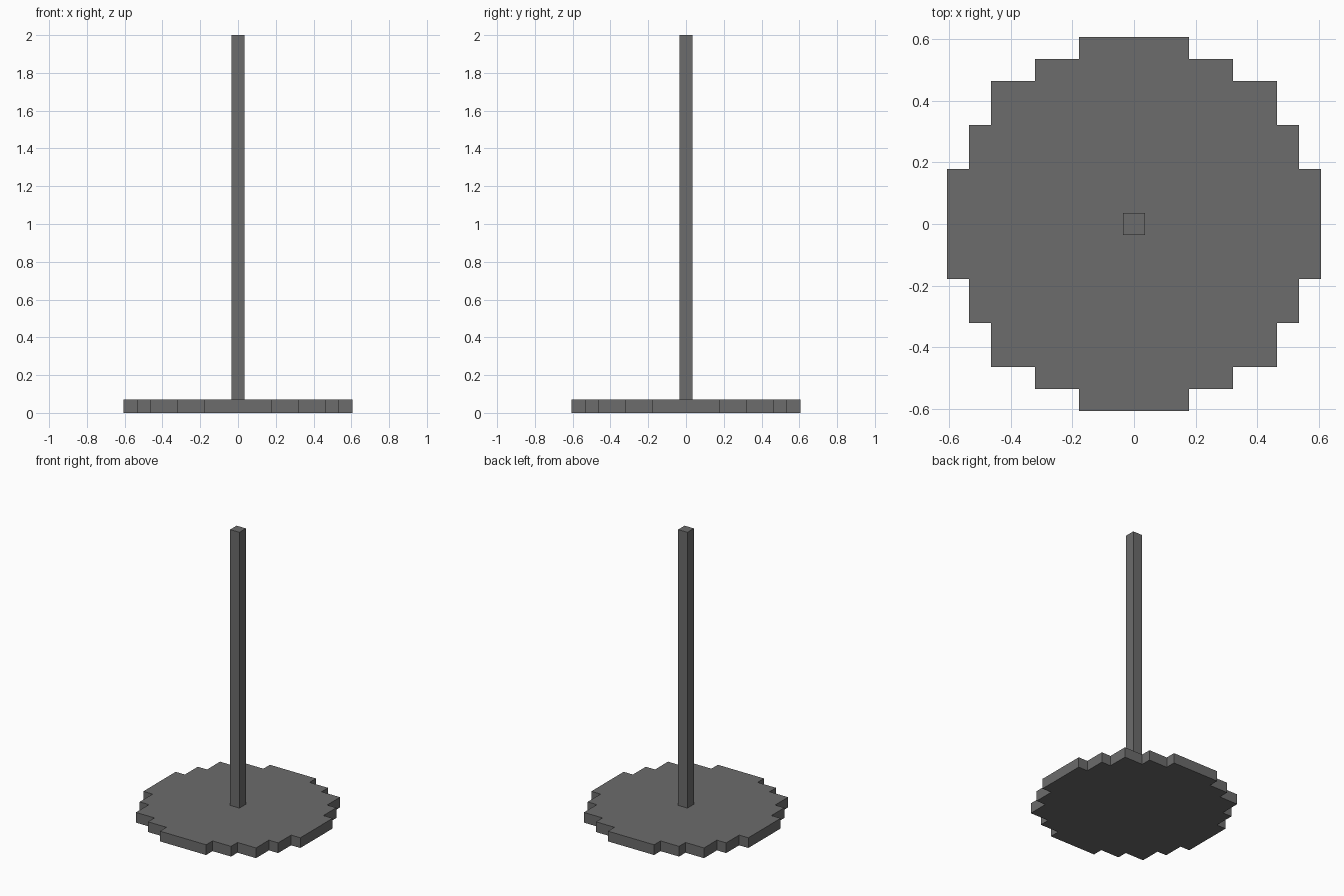
import bpy
import bmesh

cube = bpy.data.objects.get("Cube")
if cube:
    bpy.data.objects.remove(cube, do_unlink=True)

UNIT = 2 / 28  # one block: the model is 28 blocks tall

grey = bpy.data.materials.new("dark_grey")
grey.use_nodes = True
colour = (0.15, 0.15, 0.15, 1)
grey.diffuse_color = colour
grey.node_tree.nodes["Principled BSDF"].inputs["Base Color"].default_value = colour


def prism(name, outline, bottom, top):
    """Extrude a flat outline, given in blocks, between two heights."""
    bm = bmesh.new()
    face = bm.faces.new([bm.verts.new((x * UNIT, y * UNIT, bottom * UNIT))
                         for x, y in outline])
    extruded = bmesh.ops.extrude_face_region(bm, geom=[face])
    raised = [v for v in extruded["geom"] if isinstance(v, bmesh.types.BMVert)]
    bmesh.ops.translate(bm, verts=raised, vec=(0, 0, (top - bottom) * UNIT))
    bmesh.ops.recalc_face_normals(bm, faces=bm.faces)
    mesh = bpy.data.meshes.new(name)
    bm.to_mesh(mesh)
    bm.free()
    mesh.materials.append(grey)
    obj = bpy.data.objects.new(name, mesh)
    bpy.context.collection.objects.link(obj)
    return obj


# Stepped disc: one quarter of the staircase, turned four times
quarter = [(8.5, 2.5), (7.5, 2.5), (7.5, 4.5), (6.5, 4.5), (6.5, 6.5),
           (4.5, 6.5), (4.5, 7.5), (2.5, 7.5), (2.5, 8.5)]
outline = []
for turn in range(4):
    outline += quarter
    quarter = [(-y, x) for x, y in quarter]
prism("round_base", outline, 0, 1)

# Square pole standing on the base
prism("pole", [(0.5, 0.5), (-0.5, 0.5), (-0.5, -0.5), (0.5, -0.5)], 1, 28)
